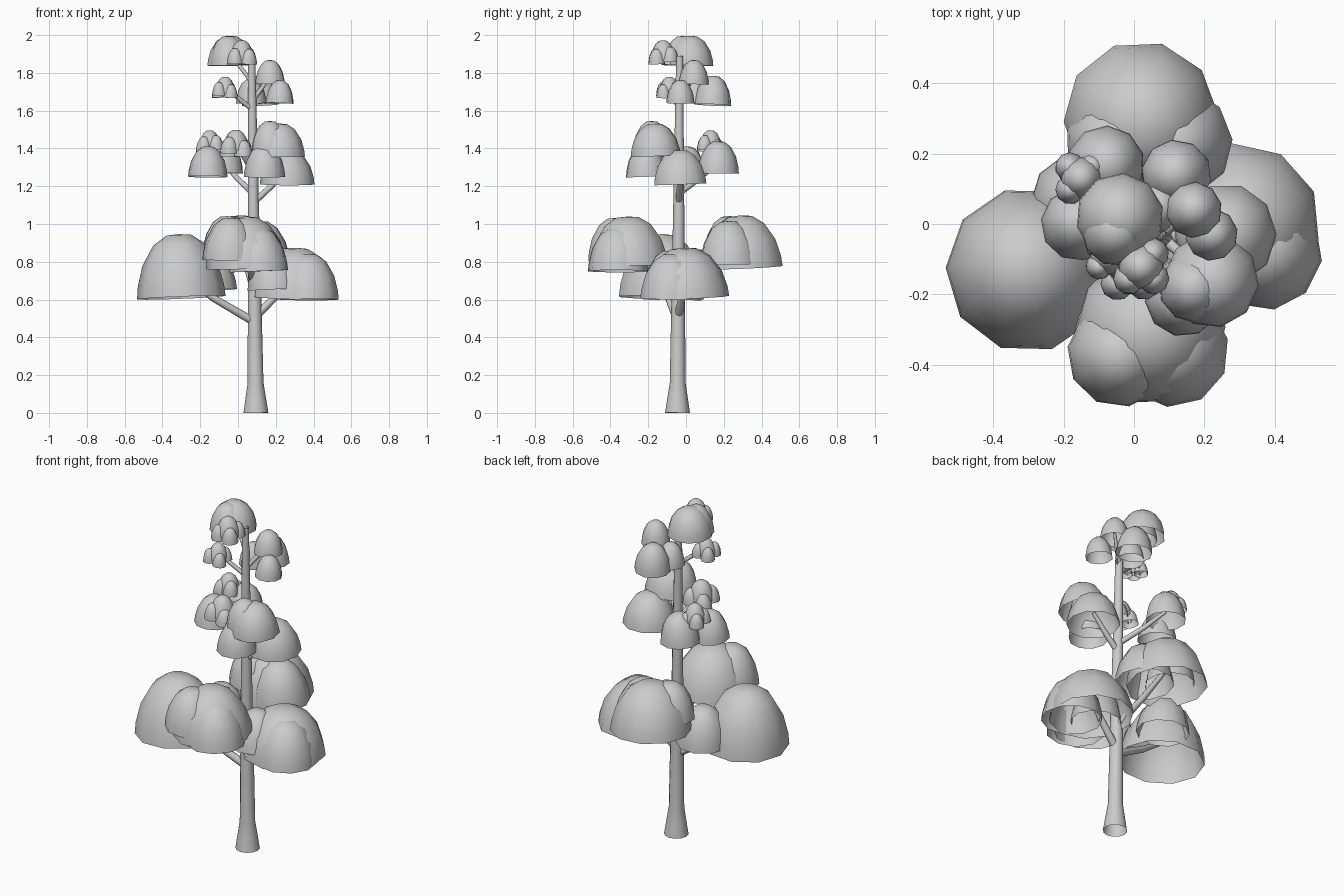
import bpy, bmesh, math, random
from mathutils import Vector, Matrix

if "Cube" in bpy.data.objects:
    bpy.data.objects.remove(bpy.data.objects["Cube"], do_unlink=True)

random.seed(4)
GREY = (0.6, 0.6, 0.6, 1)
grey = bpy.data.materials.new("plain grey")
grey.diffuse_color = GREY
grey.use_nodes = True
grey.node_tree.nodes["Principled BSDF"].inputs["Base Color"].default_value = GREY


def finish(name, bm):
    """Turn a bmesh into a smooth-shaded object."""
    mesh = bpy.data.meshes.new(name)
    bm.to_mesh(mesh)
    bm.free()
    mesh.materials.append(grey)
    obj = bpy.data.objects.new(name, mesh)
    bpy.context.collection.objects.link(obj)
    for face in mesh.polygons:
        face.use_smooth = True


def add_ring(bm, center, radius, sides, turn=Matrix.Identity(3)):
    """Ring of vertices around a centre, optionally turned to follow a path."""
    spokes = [Matrix.Rotation(math.tau * k / sides, 3, 'Z') @ Vector((radius, 0, 0))
              for k in range(sides)]
    return [bm.verts.new(center + turn @ spoke) for spoke in spokes]


def bridge(bm, rings):
    """Join neighbouring rings with quads."""
    for low, high in zip(rings, rings[1:]):
        for k in range(len(low)):
            bm.faces.new((low[k - 1], low[k], high[k], high[k - 1]))


def tube(name, points, radii, sides):
    """Open tapered tube along a path."""
    bm = bmesh.new()
    rings = []
    for i, point in enumerate(points):
        along = points[min(i + 1, len(points) - 1)] - points[max(i - 1, 0)]
        turn = Vector((0, 0, 1)).rotation_difference(along).to_matrix()
        rings.append(add_ring(bm, point, radii[i], sides, turn))
    bridge(bm, rings)
    finish(name, bm)


# Foliage dome: outline as (radius share, height share), open underneath
OUTLINE = [(1, 0), (.97, .2), (.85, .52), (.59, .83), (.29, .98)]


def dome_height(radius):
    return .02 + 1.35 * radius


def dome(name, x, y, z, radius, flat=1):
    bm = bmesh.new()
    height = dome_height(radius) * flat
    rings = [add_ring(bm, Vector((0, 0, height * up)), radius * out, 10) for out, up in OUTLINE]
    bridge(bm, rings)
    tip = bm.verts.new((0, 0, height))
    for k in range(len(rings[-1])):
        bm.faces.new((rings[-1][k - 1], rings[-1][k], tip))
    tilt = Matrix.Identity(4)
    for axis, limit in (('X', .05), ('Y', .05), ('Z', math.pi)):
        tilt = tilt @ Matrix.Rotation(random.uniform(-limit, limit), 4, axis)
    bm.transform(Matrix.Translation((x, y, z)) @ tilt)
    finish(name, bm)


# Trunk with a flared foot
def trunk_at(z):
    return Vector((.095 - .012 * z, -.045 + .006 * z, z))


def trunk_radius(z):
    return .044 - .0135 * z + .022 * max(0, 1 - z / .16)


levels = [0, .08, .16, .6, 1.2, 1.89]
tube("trunk", [trunk_at(z) for z in levels], [trunk_radius(z) for z in levels], 12)


def branch(name, x, y, z, radius):
    """Branch from the trunk, bending upward into a dome."""
    reach = (Vector((x, y, z)) - trunk_at(z)).length
    foot = z - .07 - .15 * reach
    start, end = trunk_at(foot), Vector((x, y, z + dome_height(radius) * .35))
    bend = start.lerp(end, .55) - Vector((0, 0, reach * .03))
    thick = trunk_radius(foot) * .6
    tube(name, [start, bend, end], [thick, thick * .85, thick * .6], 8)


def cluster(name, main, *others, flat=1):
    """Main dome on a branch, with smaller domes leaning on it."""
    branch(name + "_branch", *main)
    dome(name + "_foliage", *main, flat)
    for number, other in enumerate(others, 1):
        dome(f"{name}_side_foliage_{number}", *other)


def puffs(name, x, y, z, radius):
    """Small flattish dome ringed by four smaller, lower ones."""
    dome(name + "_puff", x, y, z, radius, .95)
    for k in range(4):
        out = Matrix.Rotation(math.tau * k / 4 + .8, 3, 'Z') @ Vector((radius * .75, 0, 0))
        dome(f"{name}_small_puff_{k + 1}", x + out.x, y + out.y, z - radius * random.uniform(.1, .5), radius * .7)


# Lower tier
cluster("lower_right", (-.3, -.13, .61, .235), (-.15, .06, .65, .145))
cluster("lower_left", (.3, 0, .61, .23), (.37, -.08, .6, .165), (.19, -.09, .65, .14), flat=.8)
cluster("lower_back", (.02, .3, .77, .22), (.12, .23, .78, .16), (-.06, .23, .84, .135), flat=.87)
cluster("lower_front", (.045, -.3, .77, .215), (-.04, -.37, .81, .15), (.11, -.36, .75, .16), flat=.87)

# Middle tier
cluster("middle_left", (.26, -.03, 1.21, .145), flat=.85)
cluster("middle_front", (.22, -.16, 1.36, .135), (.14, -.21, 1.25, .11), (.17, -.18, 1.39, .1), flat=.85)
cluster("middle_back", (-.08, .17, 1.27, .11), (-.16, 0, 1.25, .105))
puffs("middle_back", -.15, .13, 1.4, .06)
branch("middle_right_branch", 0, -.13, 1.37, .065)
puffs("middle_right", -.01, -.13, 1.39, .07)

# Upper tier
cluster("upper_left", (.17, .04, 1.74, .08), (.22, -.03, 1.64, .075), (.12, .14, 1.63, .1), (.07, .05, 1.64, .08))
branch("upper_right_branch", -.07, -.09, 1.7, .05)
puffs("upper_right", -.07, -.09, 1.69, .055)

# Crown
cluster("top", (-.04, .02, 1.84, .125), (-.05, -.02, 1.84, .1), flat=.83)
puffs("top", .02, -.12, 1.87, .065)
